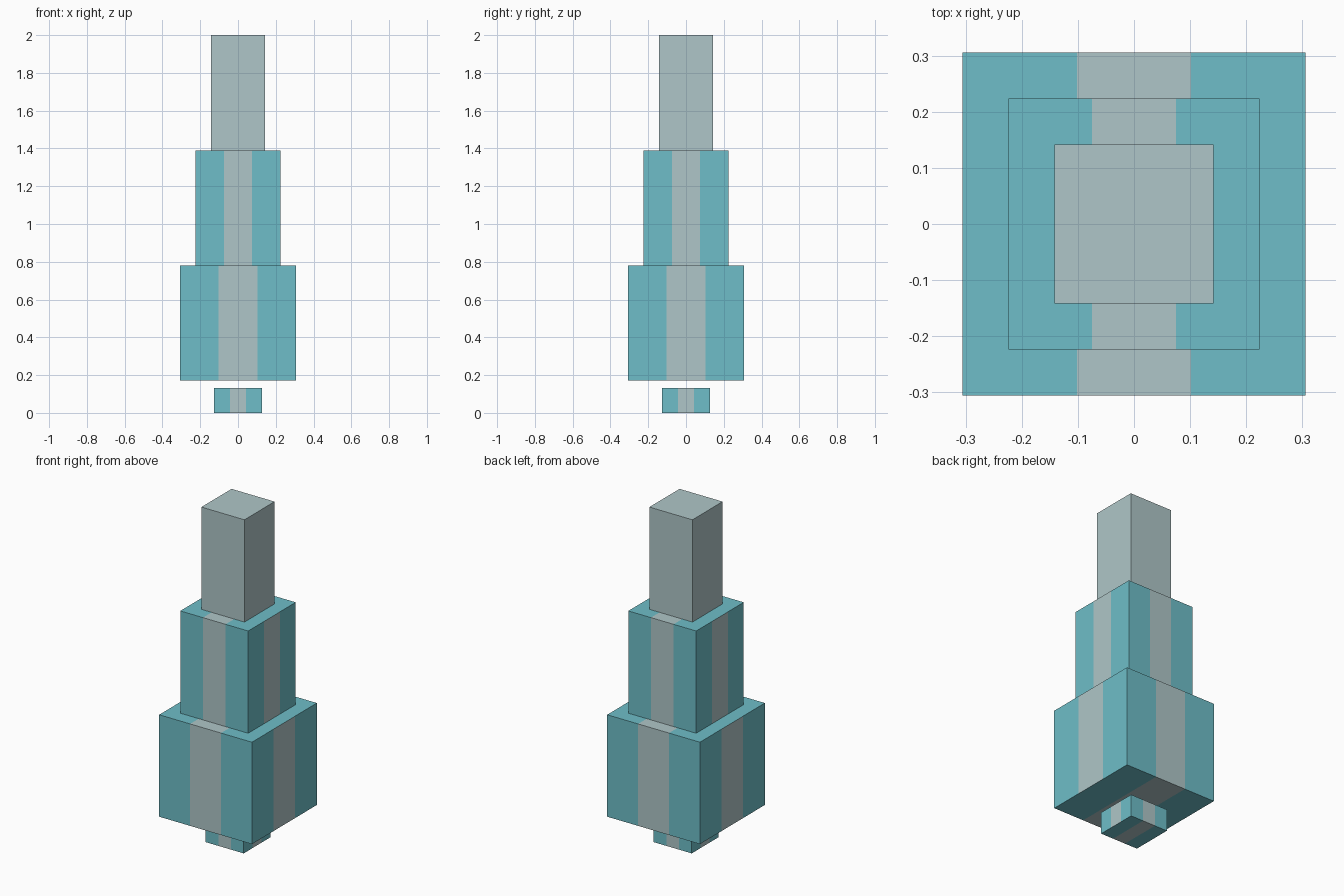
import bpy, bmesh
from mathutils import Matrix, Vector

if "Cube" in bpy.data.objects:
    bpy.data.objects.remove(bpy.data.objects["Cube"])


def material(name, rgb):
    m = bpy.data.materials.new(name)
    m.diffuse_color = (*rgb, 1.0)
    m.use_nodes = True
    m.node_tree.nodes["Principled BSDF"].inputs["Base Color"].default_value = m.diffuse_color
    return m


TEAL = material("teal", (0.156, 0.515, 0.578))
GREY = material("pale_grey", (0.429, 0.565, 0.578))


def block(name, half, z0, z1, striped=True):
    """Square block; a striped one has a grey middle third on each face."""
    bm = bmesh.new()
    size = Matrix.Diagonal((2 * half, 2 * half, z1 - z0, 1))
    bmesh.ops.create_cube(bm, size=1, matrix=Matrix.Translation((0, 0, (z0 + z1) / 2)) @ size)
    if striped:
        # Cut stripe borders at thirds of the width
        for axis in (Vector((1, 0, 0)), Vector((0, 1, 0))):
            for side in (-1, 1):
                bmesh.ops.bisect_plane(bm, geom=bm.verts[:] + bm.edges[:] + bm.faces[:],
                                       plane_co=axis * side * half / 3, plane_no=axis)
        # Stripes run across x, except on the x-facing sides
        bm.normal_update()
        for f in bm.faces:
            c = f.calc_center_median()
            across = c.y if abs(f.normal.x) > 0.5 else c.x
            f.material_index = int(abs(across) < half / 3)
    mesh = bpy.data.meshes.new(name)
    bm.to_mesh(mesh)
    bm.free()
    for m in ((TEAL, GREY) if striped else (GREY,)):
        mesh.materials.append(m)
    bpy.context.collection.objects.link(bpy.data.objects.new(name, mesh))


# Small floating foot, two striped tiers and a plain top
block("foot", 0.126, 0.0, 0.132)
block("lower_tier", 0.306, 0.172, 0.78)
block("middle_tier", 0.224, 0.78, 1.39)
block("top_tier", 0.142, 1.39, 2.0, striped=False)
